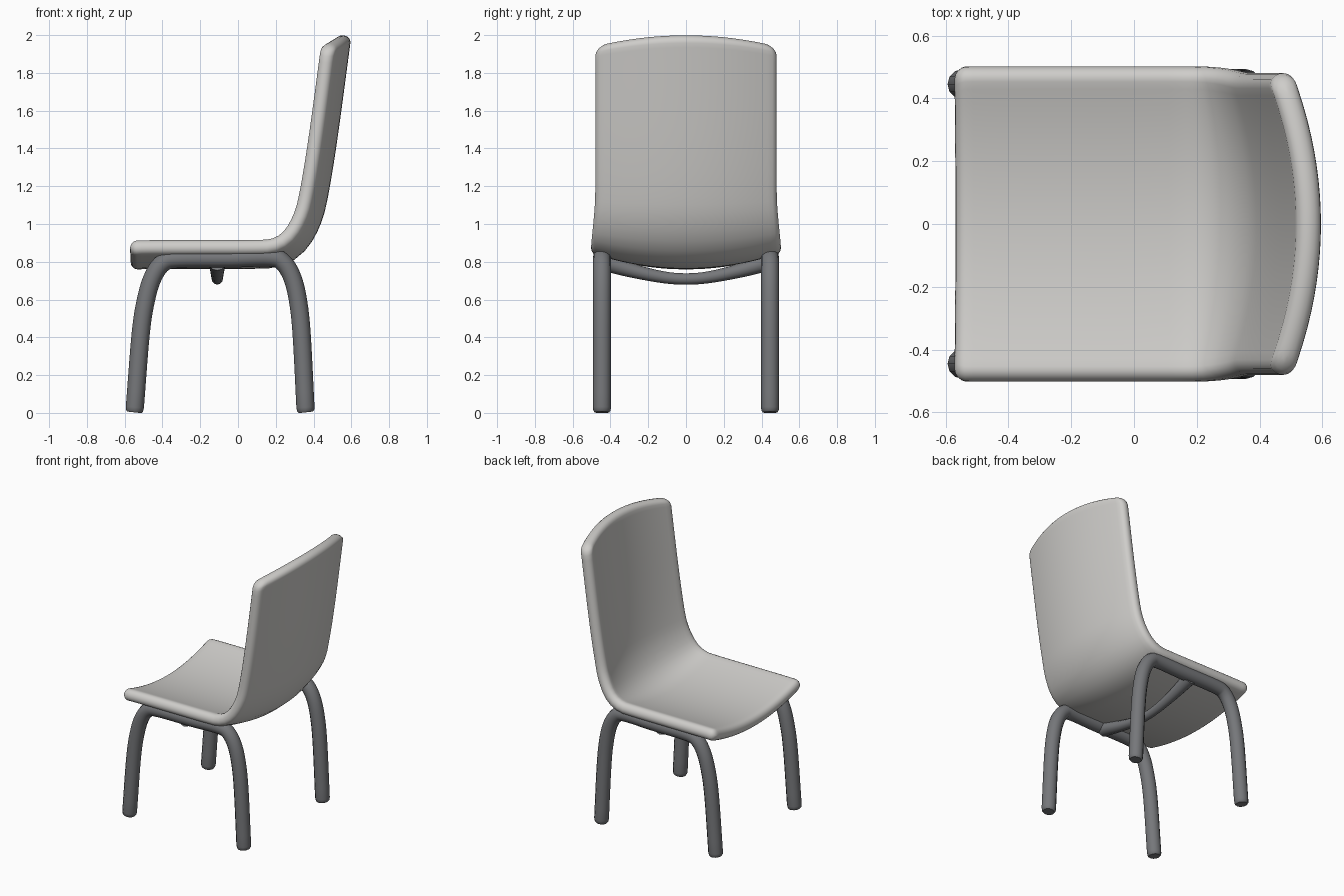
import bpy, bmesh, math
from mathutils import Vector

if "Cube" in bpy.data.objects:
    bpy.data.objects.remove(bpy.data.objects["Cube"])


def material(name, col):
    m = bpy.data.materials.new(name)
    m.diffuse_color = (*col, 1)
    m.use_nodes = True
    m.node_tree.nodes["Principled BSDF"].inputs["Base Color"].default_value = m.diffuse_color
    return m


SHELL = material("light grey plastic", (0.62, 0.61, 0.59))
METAL = material("dark grey metal", (0.18, 0.185, 0.195))


def spline(pts, n=8):
    """Catmull-Rom curve through the points."""
    p = [Vector(q) for q in pts]
    p = [2 * p[0] - p[1]] + p + [2 * p[-1] - p[-2]]
    out = []
    for i in range(1, len(p) - 2):
        a, b, c, d = p[i - 1:i + 3]
        for k in range(n):
            t = k / n
            out.append(0.5 * (2 * b + (c - a) * t + (2 * a - 5 * b + 4 * c - d) * t ** 2
                              + (3 * b - a - 3 * c + d) * t ** 3))
    return out + [p[-2]]


# --- Seat shell: one bent sheet, dished across its width, with a rounded rim ---
HALF_T, RIM, SAG = 0.04, 0.035, 0.085
path = spline([(-0.572, 0, 0.883), (-0.48, 0, 0.886), (-0.2, 0, 0.887), (0.08, 0, 0.888),
               (0.185, 0, 0.895), (0.26, 0, 0.94), (0.315, 0, 1.03), (0.35, 0, 1.15),
               (0.40, 0, 1.45), (0.476, 0, 2.01)])
lengths = [0.0]
for a, b in zip(path, path[1:]):
    lengths.append(lengths[-1] + (b - a).length)
TOTAL = lengths[-1]


def on_path(s):
    s = min(max(s, 0), TOTAL)
    i = 0
    while i < len(path) - 2 and lengths[i + 1] < s:
        i += 1
    return path[i].lerp(path[i + 1], (s - lengths[i]) / (lengths[i + 1] - lengths[i]))


def rounded(d, r):
    """Quarter-circle rise from 0 to 1 over distance r."""
    return math.sqrt(max(0, 1 - max(0, 1 - d / r) ** 2))


def spaced(length, count):
    """Positions along a length, packed tightly at both ends for the rim."""
    end = [0, 0.003, 0.010, 0.021, RIM, 0.06]
    mid = [0.06 + (length - 0.12) * i / count for i in range(1, count)]
    return end + mid + [length - e for e in reversed(end)]


def shell_point(s, v, side):
    d_end = min(s, TOTAL - s)
    corner = 0.04 if s < 1 else 0.06
    bend = min(max((s - 0.75) / 0.35, 0), 1)
    width = 0.5 - 0.022 * bend * bend * (3 - 2 * bend)
    w = width - corner * (1 - rounded(d_end, corner))
    y = v * w
    q = (y / width) ** 2
    # the top edge is arched, so the sides end lower
    pos = s - 0.07 * q * min(max((s - TOTAL + 0.5) / 0.5, 0), 1)
    t = (on_path(pos + 0.015) - on_path(pos - 0.015)).normalized()
    n = Vector((t.z, 0, -t.x))
    normal = (n + Vector((0, 2 * SAG * y / width ** 2, 0))).normalized()
    h = HALF_T * rounded(d_end, RIM) * rounded((1 - abs(v)) * w, RIM)
    return on_path(pos) + n * SAG * (1 - q) + Vector((0, y, 0)) + normal * h * side


rows = spaced(TOTAL, 44)
cols = [c / 0.5 - 1 for c in spaced(1.0, 18)]
bm = bmesh.new()
for side in (1, -1):
    grid = [[bm.verts.new(shell_point(s, v, side)) for v in cols] for s in rows]
    for r0, r1 in zip(grid, grid[1:]):
        for j in range(len(cols) - 1):
            bm.faces.new((r0[j], r0[j + 1], r1[j + 1], r1[j]))
bmesh.ops.remove_doubles(bm, verts=bm.verts, dist=0.0002)
bmesh.ops.recalc_face_normals(bm, faces=bm.faces)
for f in bm.faces:
    f.smooth = True
me = bpy.data.meshes.new("seat_shell")
bm.to_mesh(me)
bm.free()
me.materials.append(SHELL)
bpy.context.collection.objects.link(bpy.data.objects.new("seat_shell", me))


# --- Tubes ---
def tube(name, pts, radii, depth):
    cu = bpy.data.curves.new(name, 'CURVE')
    cu.dimensions = '3D'
    cu.bevel_depth = depth
    cu.bevel_resolution = 4
    cu.use_fill_caps = True
    sp = cu.splines.new('POLY')
    sp.points.add(len(pts) - 1)
    for p, co, r in zip(sp.points, pts, radii):
        p.co = (*co, 1)
        p.radius = r
    cu.materials.append(METAL)
    ob = bpy.data.objects.new(name, cu)
    bpy.context.collection.objects.link(ob)
    bpy.ops.object.select_all(action='DESELECT')
    ob.select_set(True)
    bpy.context.view_layer.objects.active = ob
    bpy.ops.object.convert(target='MESH')
    bpy.ops.object.shade_smooth_by_angle(angle=math.radians(50))


# Side frames: front leg, rail and back leg in one bent tube
for name, y in (("right_leg_frame", -0.445), ("left_leg_frame", 0.445)):
    bent = spline([(-0.546, y, 0.03), (-0.515, y, 0.42), (-0.487, y, 0.60), (-0.45, y, 0.72),
                   (-0.395, y, 0.795), (-0.31, y, 0.815), (-0.05, y, 0.817), (0.17, y, 0.822),
                   (0.24, y, 0.795), (0.29, y, 0.71), (0.32, y, 0.58), (0.338, y, 0.40),
                   (0.357, y, 0.03)], 5)
    pts = ([Vector((-0.549, y, 0.003)), Vector((-0.548, y, 0.012))] + bent
           + [Vector((0.358, y, 0.012)), Vector((0.359, y, 0.003))])
    radii = [0.8, 0.95] + [1] * len(bent) + [0.95, 0.8]
    tube(name, pts, radii, 0.048)

# Crossbar: sagging under the seat, flared where it meets the rails
bar = spline([(-0.11, y, z) for y, z in ((-0.44, 0.80), (-0.28, 0.752), (-0.12, 0.718), (0, 0.709),
                                         (0.12, 0.718), (0.28, 0.752), (0.44, 0.80))], 4)
tube("crossbar", bar, [0.03 + 0.018 * (abs(p.y) / 0.44) ** 2 for p in bar], 1.0)
